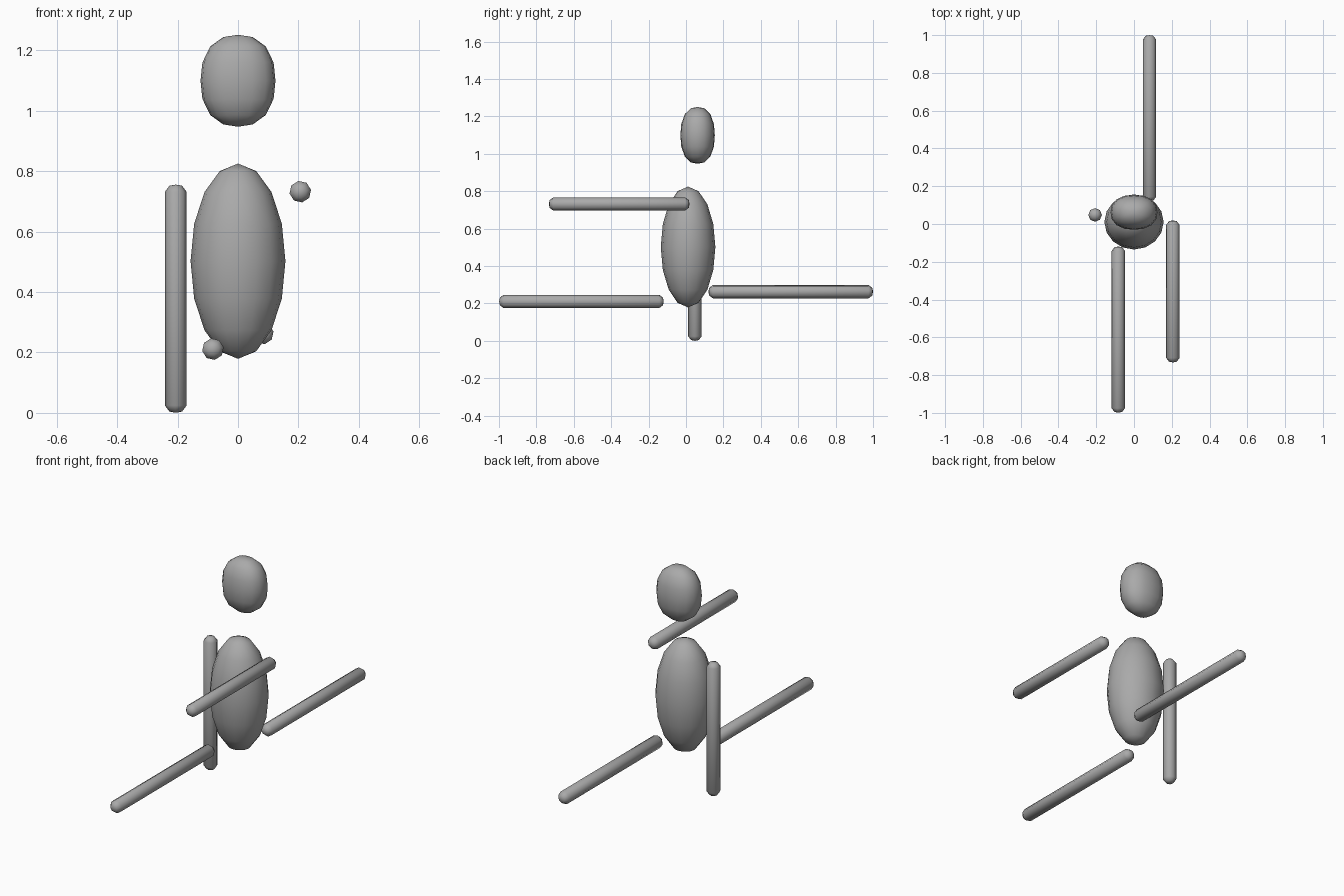
import bpy, bmesh, math
from mathutils import Matrix, Vector

if "Cube" in bpy.data.objects:
    bpy.data.objects.remove(bpy.data.objects["Cube"])

grey = bpy.data.materials.new("mid_grey")
grey.diffuse_color = (0.4, 0.4, 0.4, 1)
grey.use_nodes = True
grey.node_tree.nodes["Principled BSDF"].inputs["Base Color"].default_value = grey.diffuse_color


def finish(name, bm, location):
    """Turn a bmesh into a smooth grey object."""
    bmesh.ops.recalc_face_normals(bm, faces=bm.faces)
    for f in bm.faces:
        f.smooth = True
    mesh = bpy.data.meshes.new(name)
    bm.to_mesh(mesh)
    bm.free()
    mesh.materials.append(grey)
    obj = bpy.data.objects.new(name, mesh)
    obj.location = location
    bpy.context.collection.objects.link(obj)


def ovoid(name, location, radii, power=2.0):
    """Low-poly ellipsoid; a power above 2 makes it slightly boxier."""
    bm = bmesh.new()
    bmesh.ops.create_uvsphere(bm, u_segments=16, v_segments=8, radius=1)
    for v in bm.verts:
        norm = sum(abs(c) ** power for c in v.co) ** (1 / power)
        v.co = Vector(c / norm * r for c, r in zip(v.co, radii))
    finish(name, bm, location)


def limb(name, location, length, axis, radius=0.036, sides=8):
    """Thin rod with rounded ends, centred on its location."""
    bm = bmesh.new()
    h = length / 2
    half = [(0.58 * radius, h - 0.004), (radius, h - 0.024)]
    profile = half + [(r, -z) for r, z in reversed(half)]
    rings = [[bm.verts.new((r * math.cos(a), r * math.sin(a), z))
              for a in (2 * math.pi * i / sides for i in range(sides))]
             for r, z in profile]
    for low, high in zip(rings, rings[1:]):
        for i in range(sides):
            j = (i + 1) % sides
            bm.faces.new((low[i], low[j], high[j], high[i]))
    for ring, z in ((rings[0], h), (rings[-1], -h)):
        tip = bm.verts.new((0, 0, z))
        for i in range(sides):
            bm.faces.new((ring[i], ring[(i + 1) % sides], tip))
    if axis == 'Y':
        bm.transform(Matrix.Rotation(math.pi / 2, 4, 'X')
                     @ Matrix.Rotation(math.radians(10), 4, 'Z'))
    finish(name, bm, location)


# Head and torso
ovoid("head", (0, 0.062, 1.099), (0.124, 0.092, 0.152), 2.35)
ovoid("torso", (0, 0.011, 0.502), (0.157, 0.146, 0.323))

# Arms: one hanging, one reaching forward
limb("right_arm", (-0.206, 0.048, 0.378), 0.755, 'Z')
limb("left_arm", (0.206, -0.357, 0.732), 0.752, 'Y')

# Legs: one stretched forward, one stretched back
limb("right_leg", (-0.083, -0.559, 0.211), 0.88, 'Y')
limb("left_leg", (0.082, 0.56, 0.263), 0.88, 'Y')
